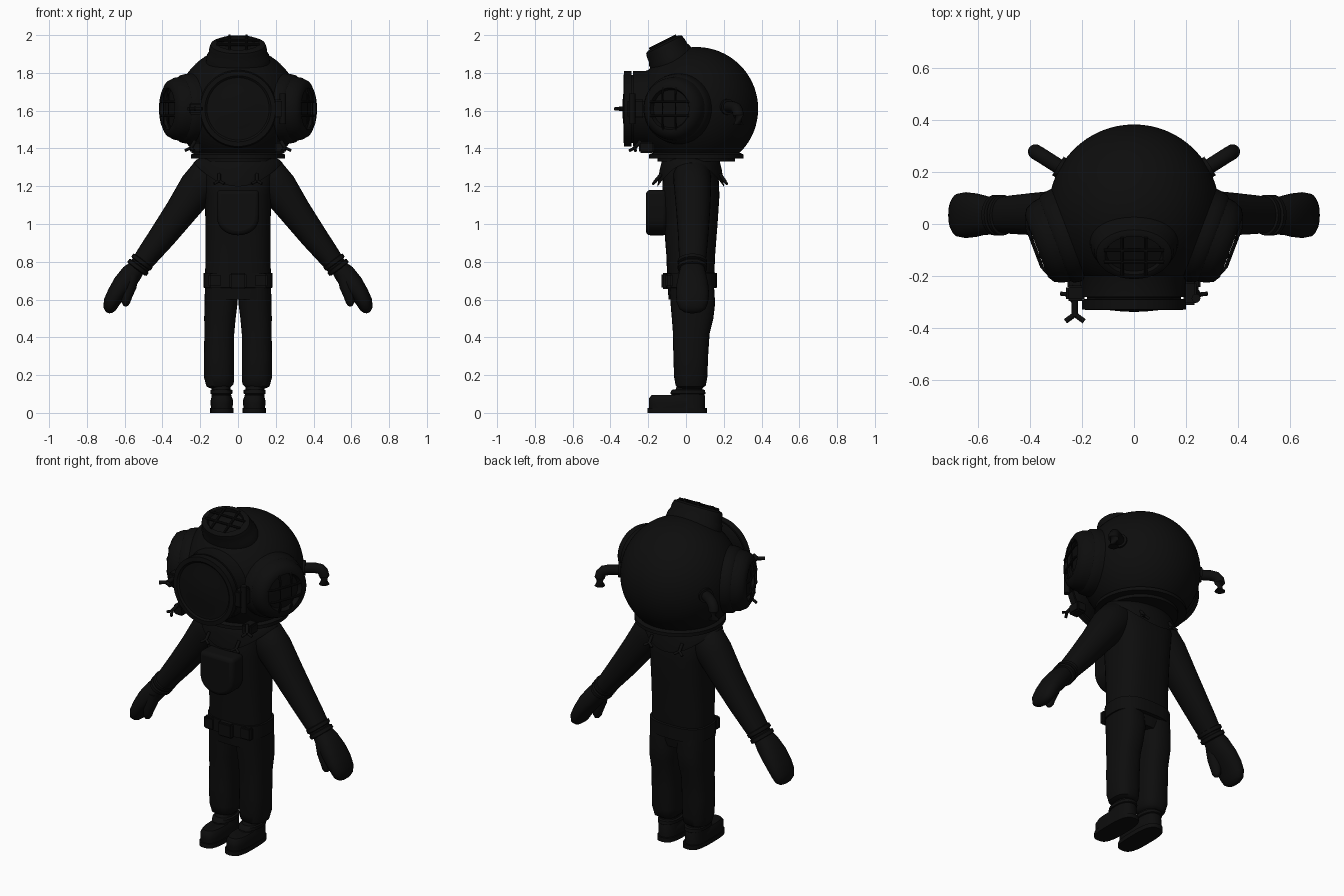
import bpy, bmesh, math
from mathutils import Vector, Matrix

cube = bpy.data.objects.get("Cube")
if cube:
    bpy.data.objects.remove(cube, do_unlink=True)

mat = bpy.data.materials.new("near black")
mat.use_nodes = True
COL = (0.004, 0.004, 0.004, 1)
mat.diffuse_color = COL
mat.node_tree.nodes["Principled BSDF"].inputs["Base Color"].default_value = COL


def finish(name, bm, angle=40):
    bmesh.ops.recalc_face_normals(bm, faces=bm.faces[:])
    me = bpy.data.meshes.new(name)
    bm.to_mesh(me)
    bm.free()
    ob = bpy.data.objects.new(name, me)
    bpy.context.collection.objects.link(ob)
    me.materials.append(mat)
    bpy.ops.object.select_all(action='DESELECT')
    ob.select_set(True)
    bpy.context.view_layer.objects.active = ob
    bpy.ops.object.shade_smooth_by_angle(angle=math.radians(angle))
    return ob


def skin(name, rings, cap=True, angle=40):
    """Bridge a list of closed rings of points."""
    bm = bmesh.new()
    rows = [[bm.verts.new(p) for p in r] for r in rings]
    n = len(rows[0])
    for a, b in zip(rows, rows[1:]):
        for i in range(n):
            j = (i + 1) % n
            bm.faces.new((a[i], a[j], b[j], b[i]))
    if cap:
        bm.faces.new(rows[0][::-1])
        bm.faces.new(rows[-1])
    return finish(name, bm, angle)


def sweep(name, secs, s=1, power=2.0, n=28, angle=45):
    """Loft sections (x, y, z, radius across, radius in y); s mirrors in x."""
    pts = [Vector(q[:3]) for q in secs]
    rings = []
    for k, (x, y, z, ra, ry) in enumerate(secs):
        t = pts[min(k + 1, len(pts) - 1)] - pts[max(k - 1, 0)]
        t.y = 0
        side = Vector((0, 1, 0)).cross(t).normalized()
        ring = []
        for i in range(n):
            a = 2 * math.pi * i / n
            c, d = math.cos(a), math.sin(a)
            u = math.copysign(abs(c) ** (2 / power), c) * ra
            v = math.copysign(abs(d) ** (2 / power), d) * ry
            p = pts[k] + side * u + Vector((0, v, 0))
            ring.append((p.x * s, p.y, p.z))
        rings.append(ring)
    return skin(name, rings, angle=angle)


def frame(loc, d):
    """Matrix with local z along d and local y up."""
    z = Vector(d).normalized()
    x = Vector((0, 0, 1)).cross(z)
    x = x.normalized() if x.length > 1e-4 else Vector((1, 0, 0))
    m = Matrix((x, z.cross(x), z)).transposed().to_4x4()
    m.translation = loc
    return m


def lathe(name, prof, m, sx=1.0, sy=1.0, n=48, angle=35):
    """Spin a profile of (radius, height) about local z."""
    rings = [[m @ Vector((r * sx * math.cos(2 * math.pi * i / n),
                          r * sy * math.sin(2 * math.pi * i / n), h))
              for i in range(n)] for r, h in prof]
    return skin(name, rings, angle=angle)


def tube(name, pts, r, n=12):
    """Round pipe through points."""
    pts = [Vector(p) for p in pts]
    rings = []
    for k, p in enumerate(pts):
        d = pts[min(k + 1, len(pts) - 1)] - pts[max(k - 1, 0)]
        m = frame(p, d)
        rings.append([m @ Vector((r * math.cos(2 * math.pi * i / n),
                                  r * math.sin(2 * math.pi * i / n), 0)) for i in range(n)])
    return skin(name, rings)


def block(name, loc, size, bevel=0.008):
    bm = bmesh.new()
    bmesh.ops.create_cube(bm, size=1)
    bmesh.ops.scale(bm, vec=size, verts=bm.verts)
    bmesh.ops.translate(bm, vec=loc, verts=bm.verts)
    bmesh.ops.bevel(bm, geom=bm.edges[:], offset=bevel, segments=2, affect='EDGES')
    return finish(name, bm)


def wing_nut(name, loc, d, k=1.0):
    """Stem with two flared wings."""
    m = frame(loc, d)
    L = lambda x, y, z: m @ Vector((x * k, y * k, z * k))
    tube(name + "_stem", [L(0, 0, -0.05), L(0, 0, 0.02)], 0.012 * k)
    for s in (-1, 1):
        tube(name + "_wing", [L(0, 0, 0.012), L(s * 0.022, 0, 0.028), L(s * 0.036, 0, 0.038)], 0.01 * k)


UP = (0, 0, 1)
C = Vector((0, 0.055, 1.61))          # helmet centre
R = 0.327

# Helmet dome and base flange
dome = [(R * math.sin(t), -R * math.cos(t))
        for t in [math.radians(42 + 137.5 * i / 26) for i in range(27)]]
lathe("helmet_dome", dome, frame(C, UP), n=64)
lathe("helmet_flange", [(0.21, -0.225), (0.235, -0.235), (0.25, -0.242), (0.25, -0.262), (0.2, -0.262)],
      frame(C, UP), n=64)
lathe("neck_ring", [(0.18, -0.28), (0.205, -0.28), (0.205, -0.255), (0.18, -0.255)], frame(C, UP))

# Front window with hinged rim
front = frame((0, 0, 1.61), (0, -1, 0))
lathe("front_window", [(0.215, 0.1), (0.205, 0.2), (0.2, 0.215), (0.2, 0.28), (0.18, 0.281), (0.18, 0.288),
                       (0.2, 0.289), (0.2, 0.328), (0.175, 0.33), (0.165, 0.322), (0.15, 0.322),
                       (0.1, 0.33), (0.04, 0.336), (0.005, 0.337)], front, n=56)
block("window_hinge", (0.215, -0.265, 1.61), (0.05, 0.09, 0.1))
tube("hinge_pin", [(0.238, -0.285, 1.53), (0.238, -0.285, 1.69)], 0.017)
block("window_latch", (-0.225, -0.265, 1.61), (0.07, 0.06, 0.06))
wing_nut("latch_nut", (-0.227, -0.335, 1.61), (0, -1, 0))

# Side windows with grilles
for s in (-1, 1):
    d = Vector((s * 0.935, -0.355, 0))
    m = frame(C, d)
    lathe("side_window", [(0.19, 0.24), (0.185, 0.29), (0.18, 0.315), (0.17, 0.325), (0.165, 0.355),
                          (0.15, 0.385), (0.125, 0.4), (0.11, 0.4), (0.1, 0.375), (0.005, 0.38)], m)
    for o in (-0.037, 0.037):
        for horizontal in (True, False):
            p = [(-0.118, o, 0.392), (-0.08, o, 0.408), (0.08, o, 0.408), (0.118, o, 0.392)]
            tube("side_grille_bar", [m @ Vector(q if horizontal else (q[1], q[0], q[2])) for q in p], 0.007, 8)
    # Bent air pipe at the back
    tube("air_pipe", [(s * 0.24, 0.19, 1.62), (s * 0.335, 0.25, 1.62), (s * 0.36, 0.266, 1.614),
                      (s * 0.374, 0.274, 1.597), (s * 0.378, 0.277, 1.575), (s * 0.378, 0.277, 1.525)], 0.029, 16)
    tube("pipe_collar", [(s * 0.26, 0.203, 1.62), (s * 0.292, 0.223, 1.62)], 0.042, 16)
    # Small fittings below the front window
    block("flange_clamp", (s * 0.225, -0.21, 1.405), (0.06, 0.08, 0.06))
    wing_nut("clamp_nut", (s * 0.245, -0.265, 1.41), (s * 0.4, -0.6, -0.7), 0.8)

# Oval top window
m = frame(C, (0, -0.45, 0.89))
lathe("top_window", [(0.17, 0.27), (0.165, 0.315), (0.155, 0.33), (0.152, 0.36), (0.145, 0.38), (0.125, 0.39),
                     (0.112, 0.39), (0.105, 0.37), (0.005, 0.375)], m, sx=1.0, sy=0.73)
for o in (-0.045, 0.045):
    tube("top_grille_bar", [m @ Vector((o, y, 0.394)) for y in (-0.08, 0.08)], 0.007, 8)
for o in (-0.025, 0.025):
    tube("top_grille_cross", [m @ Vector((x, o, 0.394)) for x in (-0.115, 0.115)], 0.007, 8)

# Shoulder plate dipping at front and back
rings = []
N = 48
for t, zt in ((0.0, 0.0), (0.35, 0.1), (0.7, 0.45), (1.0, 1.0), (1.0, 1.08), (0.9, 1.05)):
    ring = []
    for i in range(N):
        a = 2 * math.pi * i / N
        c, sn = math.cos(a), math.sin(a)
        rx, ry = 0.19 + 0.045 * t, 0.14 + 0.035 * t
        low = 0.025 + 0.115 * sn * sn
        ring.append((rx * c, 0.025 + ry * sn, 1.35 - low * zt))
    rings.append(ring)
skin("shoulder_plate", rings, cap=False)
for y, d in ((-0.155, (0, -0.5, -0.6)), (0.2, (0, 0.5, -0.7))):
    for x in (-0.1, 0.1):
        wing_nut("plate_nut", (x, y, 1.235), d, 0.75)

# Torso, belt and buckle
sweep("torso", [(0, 0.02, 0.6, 0.172, 0.112), (0, 0.025, 0.7, 0.175, 0.125), (0, 0.025, 0.82, 0.172, 0.128),
                (0, 0.025, 1.0, 0.172, 0.142), (0, 0.025, 1.15, 0.177, 0.152), (0, 0.025, 1.24, 0.19, 0.148),
                (0, 0.02, 1.31, 0.2, 0.12), (0, 0.02, 1.345, 0.17, 0.1)], power=2.7, n=40)
sweep("belt", [(0, 0.028, 0.66, 0.172, 0.12), (0, 0.028, 0.663, 0.182, 0.135), (0, 0.028, 0.74, 0.182, 0.135),
               (0, 0.028, 0.743, 0.172, 0.12)], power=2.7, n=40, angle=30)
block("belt_buckle", (0, -0.105, 0.698), (0.09, 0.05, 0.085))
for x in (-0.12, 0.12):
    block("belt_weight", (x, -0.09, 0.7), (0.07, 0.035, 0.075))

# Chest weight: rounded shield
bm = bmesh.new()
out = [(-0.112, 1.18), (0.112, 1.18)] + [
    (0.112 * math.cos(a), 1.05 - 0.11 * math.sin(a) ** 0.8)
    for a in [math.pi * i / 14 for i in range(14)]] + [(-0.112, 1.05)]
f = bm.faces.new([bm.verts.new((x, -0.1, z)) for x, z in out])
ex = bmesh.ops.extrude_face_region(bm, geom=[f])
bmesh.ops.translate(bm, vec=(0, -0.112, 0), verts=[v for v in ex["geom"] if isinstance(v, bmesh.types.BMVert)])
w = finish("chest_weight", bm, 50)
b = w.modifiers.new("soft_edge", 'BEVEL')
b.width, b.segments, b.limit_method, b.angle_limit = 0.022, 3, 'ANGLE', math.radians(50)

for s in (-1, 1):
    # Trouser leg
    sweep("leg", [(0.095, 0.025, 0.13, 0.05, 0.06), (0.095, 0.025, 0.145, 0.072, 0.08), (0.1, 0.025, 0.19, 0.08, 0.088),
                  (0.1, 0.025, 0.3, 0.08, 0.092), (0.099, 0.028, 0.42, 0.079, 0.097), (0.096, 0.035, 0.5, 0.083, 0.11),
                  (0.09, 0.036, 0.58, 0.087, 0.118), (0.09, 0.03, 0.68, 0.085, 0.118)], s, 2.5)
    # Boot: sole, toe, upper and cuff
    sweep("boot_sole", [(0.085, -0.047, 0, 0.062, 0.157), (0.085, -0.047, 0.026, 0.062, 0.157)], s, 3.0, angle=30)
    sweep("boot_toe", [(0.086, -0.055, 0.02, 0.057, 0.14), (0.086, -0.055, 0.05, 0.059, 0.142),
                       (0.086, -0.057, 0.075, 0.058, 0.14), (0.086, -0.06, 0.094, 0.048, 0.122)], s, 2.8)
    sweep("boot_upper", [(0.088, 0.01, 0.02, 0.056, 0.09), (0.088, 0.008, 0.09, 0.053, 0.092),
                         (0.09, 0.015, 0.11, 0.05, 0.075), (0.09, 0.02, 0.16, 0.048, 0.062)], s, 2.4)
    sweep("ankle_strap", [(0.088, 0.01, 0.098, 0.05, 0.088), (0.088, 0.01, 0.102, 0.058, 0.094),
                          (0.088, 0.012, 0.12, 0.058, 0.088), (0.088, 0.012, 0.124, 0.05, 0.08)], s, 2.4)
    # Arm, cuff and mitten
    sweep("arm", [(0.1, 0.03, 1.29, 0.075, 0.08), (0.16, 0.032, 1.25, 0.105, 0.1), (0.215, 0.035, 1.19, 0.1, 0.098),
                  (0.3, 0.038, 1.07, 0.085, 0.09), (0.4, 0.038, 0.935, 0.072, 0.08), (0.47, 0.036, 0.845, 0.062, 0.074),
                  (0.53, 0.034, 0.765, 0.052, 0.066)], s, 2.1)
    for k in (0, 0.035):
        x, z = 0.5 + k * 0.6, 0.81 - k * 0.8
        sweep("cuff", [(x, 0.034, z, 0.05, 0.066), (x + 0.003, 0.034, z - 0.004, 0.063, 0.078),
                       (x + 0.014, 0.034, z - 0.019, 0.063, 0.078), (x + 0.017, 0.034, z - 0.023, 0.05, 0.066)], s)
    sweep("mitten", [(0.53, 0.034, 0.775, 0.044, 0.062), (0.565, 0.034, 0.735, 0.056, 0.072),
                     (0.61, 0.034, 0.68, 0.055, 0.084), (0.645, 0.034, 0.63, 0.048, 0.088),
                     (0.67, 0.034, 0.585, 0.043, 0.083), (0.68, 0.034, 0.552, 0.034, 0.07),
                     (0.684, 0.034, 0.535, 0.02, 0.045), (0.686, 0.034, 0.528, 0.005, 0.012)], s, 2.3)
    sweep("thumb", [(0.555, 0.0, 0.73, 0.032, 0.04), (0.572, -0.005, 0.67, 0.035, 0.038),
                    (0.588, -0.008, 0.62, 0.029, 0.032), (0.594, -0.008, 0.585, 0.023, 0.027),
                    (0.595, -0.008, 0.568, 0.013, 0.016), (0.595, -0.008, 0.562, 0.003, 0.004)], s)
